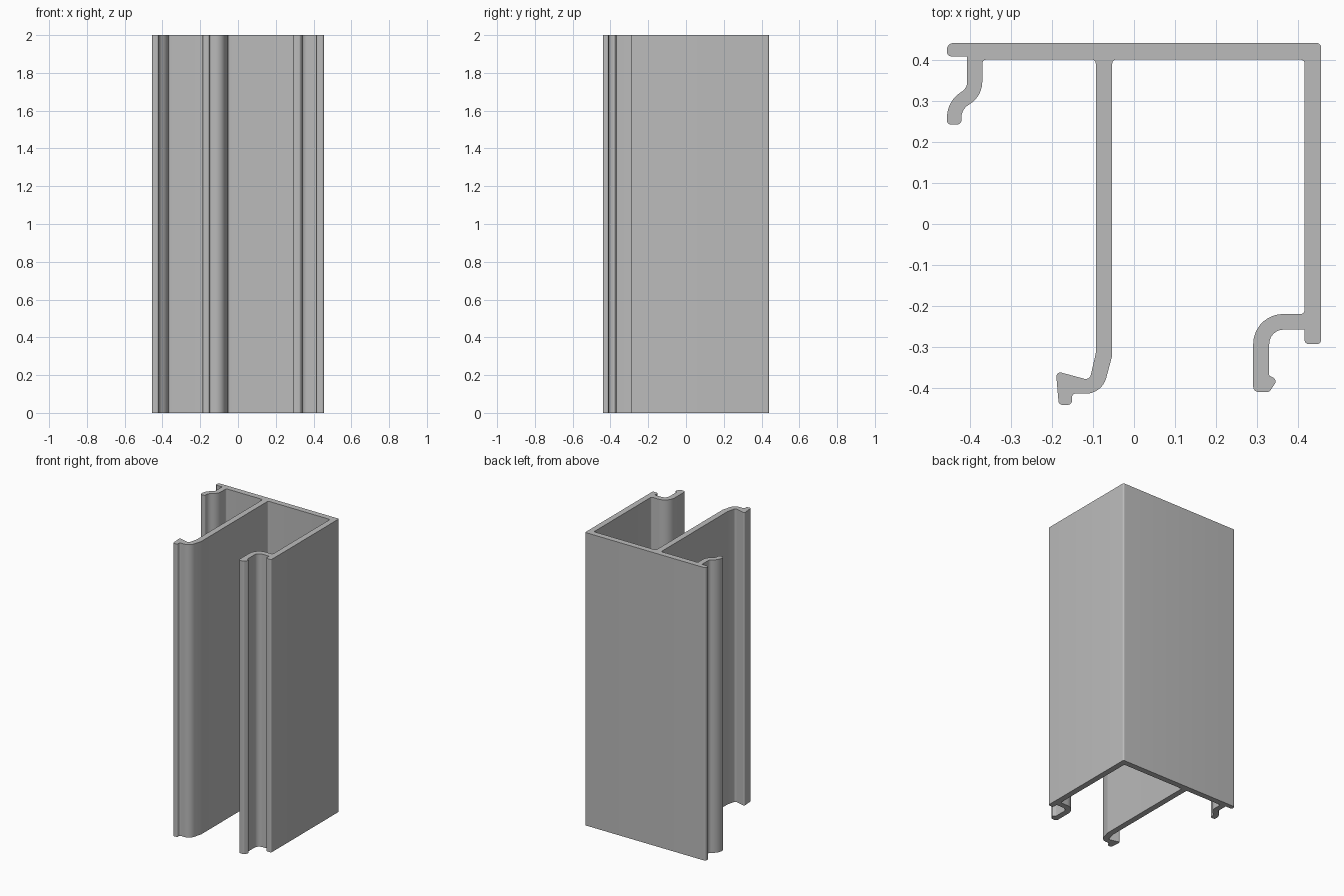
import bpy
import bmesh
import math
from mathutils import Vector

cube = bpy.data.objects.get("Cube")
if cube:
    bpy.data.objects.remove(cube)

LENGTH = 2.0
HALF_W, HALF_D = 0.455, 0.44      # overall half width and half depth
SMALL = 0.01                      # usual small corner radius
PLATE = 0.4                       # inner face of the back plate
WALL = 0.415                      # inner face of the side wall
WEB_L, WEB_R = -0.093, -0.053     # faces of the middle web

# Outline sections, clockwise: (x, y, corner radius)
back_plate = [(-HALF_W, HALF_D, 0.015), (HALF_W, HALF_D, SMALL)]

side_wall_foot = [
    (HALF_W, -0.292, SMALL), (WALL, -0.292, SMALL), (WALL, -0.257, 0),
]

side_hook = [
    (0.329, -0.257, 0.035), (0.329, -0.369, 0.004), (0.349, -0.379, SMALL),
    (0.329, -0.409, 0.012), (0.29, -0.409, 0.014), (0.29, -0.219, 0.073),
    (WALL, -0.219, SMALL), (WALL, PLATE, SMALL),
]

middle_web = [
    (WEB_R, PLATE, SMALL), (WEB_R, -0.32, 0.02), (-0.078, -0.414, 0.052),
    (-0.151, -0.412, SMALL), (-0.151, -HALF_D, SMALL),
    (-0.183, -HALF_D, SMALL), (-0.19, -0.358, SMALL),
    (-0.108, -0.38, 0.013), (WEB_L, -0.315, 0.02), (WEB_L, PLATE, SMALL),
]

curved_lip = [
    (-0.369, PLATE, SMALL), (-0.369, 0.309, 0.064), (-0.42, 0.28, 0.038),
    (-0.42, 0.242, SMALL), (-HALF_W, 0.242, SMALL), (-HALF_W, 0.3, 0.073),
    (-0.406, 0.33, 0.027), (-0.406, 0.408, 0), (-HALF_W, 0.408, SMALL),
]


def rounded(points):
    """Replace every corner of a closed outline by a circular arc."""
    result = []
    for i, (x, y, radius) in enumerate(points):
        corner = Vector((x, y))
        before = (Vector(points[i - 1][:2]) - corner).normalized()
        after = (Vector(points[(i + 1) % len(points)][:2]) - corner).normalized()
        if radius == 0:
            result.append(corner)
            continue
        half = before.angle(after) / 2
        start = corner + before * (radius / math.tan(half))
        centre = corner + (before + after).normalized() * (radius / math.sin(half))
        turn = math.pi - 2 * half
        if before.x * after.y - before.y * after.x > 0:
            turn = -turn
        steps = max(3, round(abs(turn) / math.radians(10)))
        spoke = start - centre
        for k in range(steps + 1):
            a = turn * k / steps
            c, s = math.cos(a), math.sin(a)
            result.append(centre + Vector((spoke.x * c - spoke.y * s,
                                           spoke.x * s + spoke.y * c)))
    return result


def extrude_outline(name, outline, height, material):
    """Extrude a closed outline upward from the ground."""
    bm = bmesh.new()
    base = bm.faces.new([bm.verts.new((p.x, p.y, 0)) for p in outline])
    grown = bmesh.ops.extrude_face_region(bm, geom=[base], use_keep_orig=True)
    top = [v for v in grown["geom"] if isinstance(v, bmesh.types.BMVert)]
    bmesh.ops.translate(bm, verts=top, vec=(0, 0, height))
    bmesh.ops.recalc_face_normals(bm, faces=bm.faces)
    mesh = bpy.data.meshes.new(name)
    bm.to_mesh(mesh)
    bm.free()
    mesh.materials.append(material)
    obj = bpy.data.objects.new(name, mesh)
    bpy.context.collection.objects.link(obj)
    return obj


# Plain grey metal
grey = bpy.data.materials.new("grey_metal")
grey.use_nodes = True
colour = (0.5, 0.5, 0.5, 1)
grey.diffuse_color = colour
grey.node_tree.nodes["Principled BSDF"].inputs["Base Color"].default_value = colour

# The whole extruded bar
outline = rounded(back_plate + side_wall_foot + side_hook + middle_web + curved_lip)
bar = extrude_outline("extruded_profile", outline, LENGTH, grey)
bpy.ops.object.select_all(action="DESELECT")
bar.select_set(True)
bpy.context.view_layer.objects.active = bar
bpy.ops.object.shade_smooth_by_angle(angle=math.radians(30))
